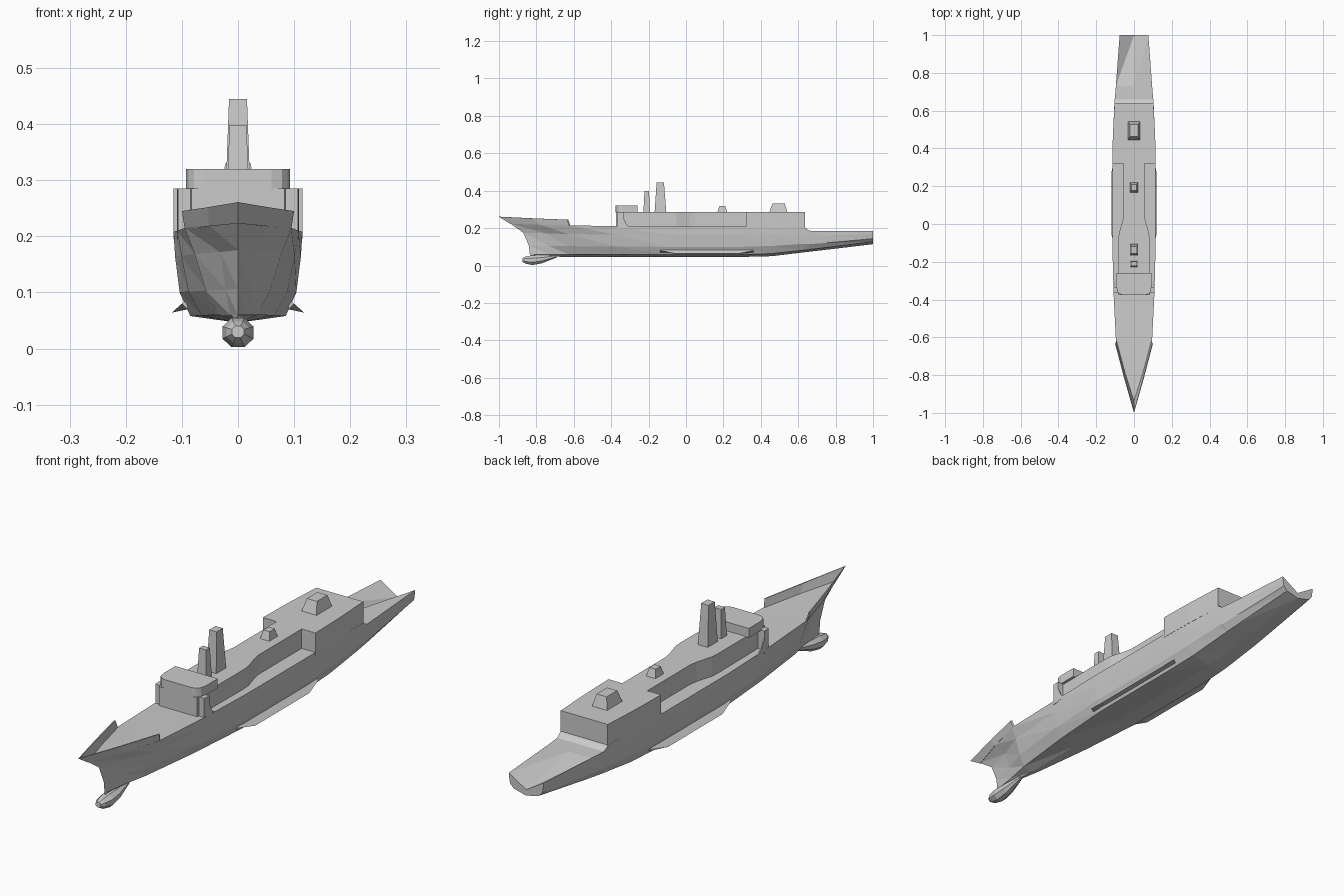
import bpy, bmesh, math

if "Cube" in bpy.data.objects:
    bpy.data.objects.remove(bpy.data.objects["Cube"])


def make(name, verts, faces):
    bm = bmesh.new()
    vs = [bm.verts.new(v) for v in verts]
    for f in faces:
        bm.faces.new([vs[i] for i in f])
    bmesh.ops.remove_doubles(bm, verts=bm.verts, dist=0.0003)
    bmesh.ops.recalc_face_normals(bm, faces=bm.faces)
    me = bpy.data.meshes.new(name)
    bm.to_mesh(me)
    bm.free()
    ob = bpy.data.objects.new(name, me)
    bpy.context.collection.objects.link(ob)
    return ob


def loft(name, rings):
    """Skin equal-sized closed rings and cap both ends."""
    n = len(rings[0])
    verts = [p for r in rings for p in r]
    faces = [(k * n + i, k * n + (i + 1) % n, (k + 1) * n + (i + 1) % n, (k + 1) * n + i)
             for k in range(len(rings) - 1) for i in range(n)]
    faces += [tuple(range(n)), tuple(range(len(verts) - n, len(verts)))]
    return make(name, verts, faces)


def outline_block(name, half, z0, z1):
    """Vertical block from a half outline mirrored across x = 0."""
    pts = half + [(-x, y) for x, y in reversed(half)]
    return loft(name, [[(x, y, z) for x, y in pts] for z in (z0, z1)])


def frustum(name, base, top, z0, z1):
    """Tapered box; base and top are (half x, y min, y max)."""
    return loft(name, [[(-w, a, z), (w, a, z), (w, b, z), (-w, b, z)]
                       for (w, a, b), z in ((base, z0), (top, z1))])


# hull: y, deck width, deck z, upper, lower and bilge widths, bilge z, keel z, deck centre z
stem_y = [-0.94, -0.94, -0.87, -0.84, -0.835, -0.83]
rows = [
    (-0.80, .052, .220, .032, .022, .014, .060, .048, .220),
    (-0.63, .095, .215, .077, .057, .035, .060, .046, .215),
    (-0.37, .108, .210, .101, .088, .065, .059, .046, .210),
    (-0.10, .115, .208, .112, .104, .085, .058, .046, .208),
    (0.30, .115, .208, .112, .104, .085, .058, .046, .208),
    (0.46, .112, .208, .110, .103, .082, .064, .050, .208),
    (0.635, .104, .202, .102, .097, .077, .083, .071, .202),
    (0.66, .102, .186, .100, .096, .076, .086, .074, .186),
    (0.73, .096, .185, .095, .091, .072, .094, .082, .185),
    (1.00, .076, .185, .075, .071, .055, .128, .114, .138),
]
rings = []


def ring(ys, w, zt, w1, w2, wb, zb, zk, zc):
    z1, z2 = zb + (zt - zb) * 0.7, zb + (zt - zb) * 0.28
    xs, zs = [0, w, w1, w2, wb, 0], [zc, zt, z1, z2, zb, zk]
    right = list(zip(xs, ys, zs))
    return right + [(-x, y, z) for x, y, z in right[4:0:-1]]


for r in rows:
    ys = [r[0]] * 6
    if r[0] == -0.80:
        ys = [(s - 0.63) / 2 for s in stem_y]
    rings.append(ring(ys, *r[1:]))
# close the bow to a raked stem line
s = ring(stem_y, 0, .225, 0, 0, 0, .06, .05, .225)
n = len(s)
rings.insert(0, s)
verts = [p for r in rings for p in r]
faces = []
for k in range(len(rings) - 1):
    for i in range(n):
        j = (i + 1) % n
        faces.append((k * n + i, k * n + j, (k + 1) * n + j))
        faces.append((k * n + i, (k + 1) * n + j, (k + 1) * n + i))
faces.append(tuple(range(len(verts) - n, len(verts))))
bm_hull = make("hull", verts, [])
bpy.data.objects.remove(bm_hull)
bm = bmesh.new()
vs = [bm.verts.new(v) for v in verts]
for f in faces:
    bm.faces.new([vs[i] for i in f])
bmesh.ops.remove_doubles(bm, verts=bm.verts, dist=0.0003)
bmesh.ops.recalc_face_normals(bm, faces=bm.faces)
hull_mesh = bpy.data.meshes.new("hull")
bm.to_mesh(hull_mesh)
bm.free()
bpy.context.collection.objects.link(bpy.data.objects.new("hull", hull_mesh))

# flared bow bulwarks
for side, label in ((1, "left"), (-1, "right")):
    base = [(0, -0.94, .223), (.052, -0.785, .218), (.095, -0.625, .213)]
    top = [(0, -1.0, .261), (.053, -0.815, .252), (.1, -0.635, .245)]
    sections = []
    for b, t in zip(base, top):
        sections.append([(side * b[0], b[1], b[2]), (side * t[0], t[1], t[2]),
                         (side * max(t[0] - .003, 0), t[1] + .006, t[2]),
                         (side * max(b[0] - .003, 0), b[1] + .006, b[2])])
    loft(label + "_bulwark", sections)

# bulbous bow
bulb = [(-.875, .012, .03), (-.858, .022, .029), (-.82, .03, .0285),
        (-.77, .025, .034), (-.69, .008, .05)]
loft("bow_bulb", [[(r * math.cos(a), y, z + .94 * r * math.sin(a))
                   for a in [math.pi * (i + .5) / 4 for i in range(8)]] for y, r, z in bulb])

# deckhouse with side recesses and bridge wings
outline_block("deckhouse", [(.103, .637), (.112, .47), (.115, .32), (.055, .32), (.055, .05),
                            (.06, .02), (.08, -.05), (.082, -.08), (.082, -.335), (.109, -.335),
                            (.107, -.365), (.085, -.365), (.083, -.375)], .195, .285)
# curved feet of the bridge wings
for side, label in ((1, "left"), (-1, "right")):
    loft(label + "_wing_foot", [[(side * x, y, z) for y, z in
                                 ((-.34, .2), (-.29, .2), (-.318, .22), (-.332, .25), (-.34, .26))]
                                for x in (.105, .109)])
    # bilge keel fins
    loft(label + "_bilge_keel", [[(side * .09, y, .088), (side * x, y, z), (side * .09, y, .07)]
                                 for y, x, z in ((-.14, .1, .08), (-.06, .118, .064),
                                                 (.28, .118, .064), (.36, .1, .08))])
# bridge with rounded front corners
outline_block("bridge", [(.093, -.26), (.093, -.335), (.088, -.358), (.078, -.37), (.06, -.376)],
              .283, .32)
# sloped foot of the deckhouse at the stern
loft("aft_fillet", [[(x, .63, .18), (x, .665, .184), (x, .647, .19), (x, .636, .205)]
                    for x in (-.101, .101)])

# masts and deck housings
frustum("main_mast", (.022, -.168, -.105), (.016, -.157, -.118), .28, .445)
frustum("fore_mast", (.02, -.228, -.192), (.015, -.222, -.198), .28, .398)
frustum("small_housing", (.021, .166, .222), (.014, .178, .21), .28, .317)
frustum("aft_housing", (.034, .443, .543), (.022, .462, .528), .28, .331)
